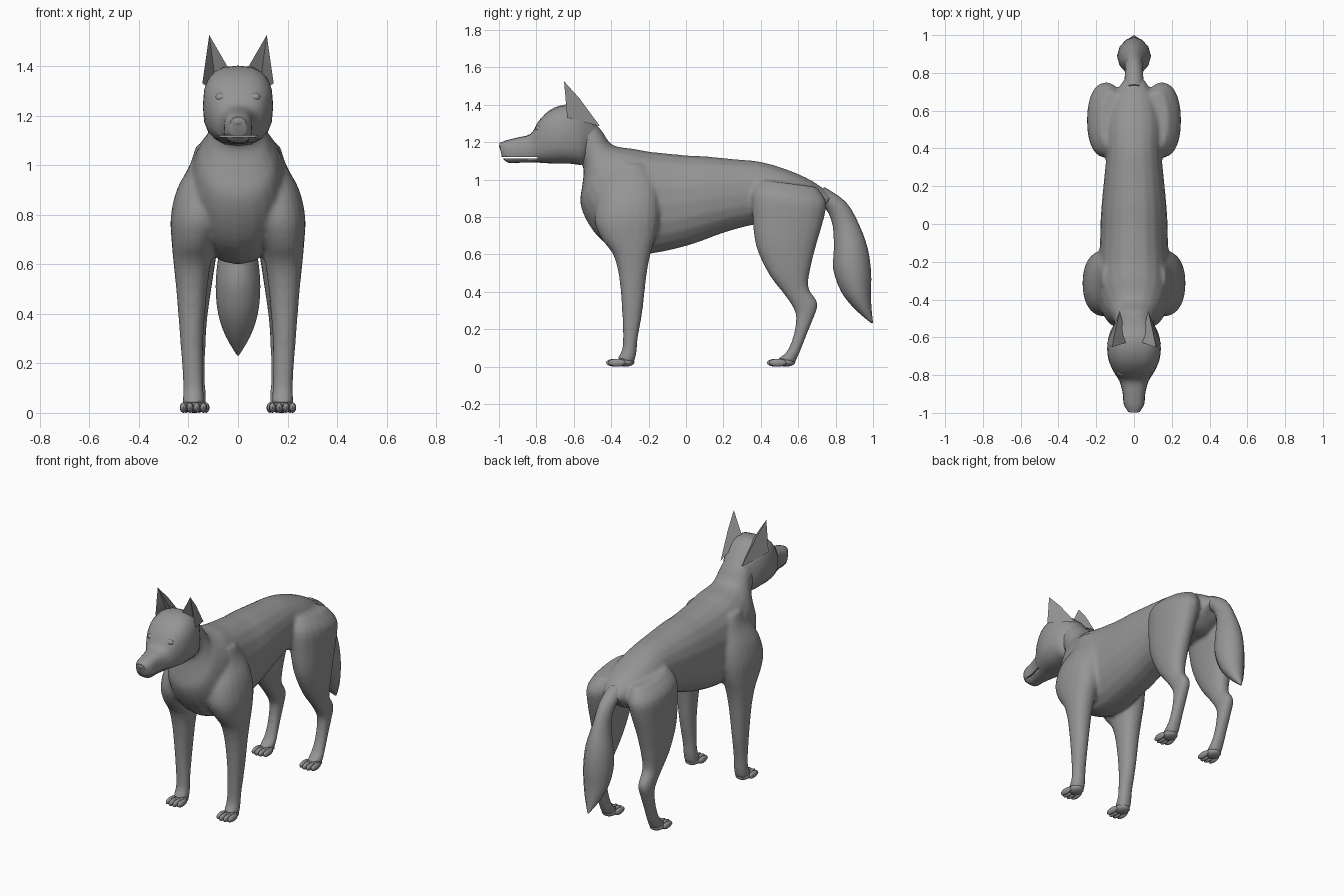
import bpy, bmesh, math
from mathutils import Vector, Matrix

if "Cube" in bpy.data.objects:
    bpy.data.objects.remove(bpy.data.objects["Cube"])

coat = bpy.data.materials.new("grey_coat")
coat.diffuse_color = (0.3, 0.3, 0.3, 1)
coat.use_nodes = True
coat.node_tree.nodes["Principled BSDF"].inputs["Base Color"].default_value = coat.diffuse_color


def finish(name, bm, angle=40):
    """Turn a bmesh into a smooth-shaded object."""
    bmesh.ops.recalc_face_normals(bm, faces=bm.faces)
    me = bpy.data.meshes.new(name)
    bm.to_mesh(me)
    bm.free()
    me.materials.append(coat)
    ob = bpy.data.objects.new(name, me)
    bpy.context.collection.objects.link(ob)
    bpy.ops.object.select_all(action='DESELECT')
    ob.select_set(True)
    bpy.context.view_layer.objects.active = ob
    bpy.ops.object.shade_smooth_by_angle(angle=math.radians(angle))
    return ob


def spline(rows, steps):
    """Catmull-Rom interpolation between section rows."""
    out = []
    for i in range(len(rows) - 1):
        a, b = rows[max(i - 1, 0)], rows[i]
        c, d = rows[i + 1], rows[min(i + 2, len(rows) - 1)]
        for s in range(steps):
            t = s / steps
            out.append([0.5 * (2 * q + (r - p) * t + (2 * p - 5 * q + 4 * r - u) * t * t
                               + (3 * q - p - 3 * r + u) * t ** 3)
                        for p, q, r, u in zip(a, b, c, d)])
    return out + [list(rows[-1])]


def loft(bm, rows, side=1, sides=20, power=0.9, steps=3):
    """Rows: y,z of one edge, y,z of the opposite edge, centre x, half width."""
    rings = []
    for y1, z1, y2, z2, cx, w in spline(rows, steps):
        ring = []
        for k in range(sides):
            a = 2 * math.pi * k / sides
            c, s = math.cos(a), math.sin(a)
            c = math.copysign(abs(c) ** power, c)
            s = math.copysign(abs(s) ** power, s)
            ring.append(bm.verts.new((side * (cx + w * c),
                                      (y1 + y2) / 2 + (y1 - y2) / 2 * s,
                                      (z1 + z2) / 2 + (z1 - z2) / 2 * s)))
        rings.append(ring)
    for r, q in zip(rings, rings[1:]):
        for k in range(sides):
            n = (k + 1) % sides
            bm.faces.new((r[k], r[n], q[n], q[k]))
    bm.faces.new(rings[0])
    bm.faces.new(rings[-1])


def ball(bm, loc, size):
    m = Matrix.Translation(loc) @ Matrix.Diagonal((*size, 1))
    bmesh.ops.create_uvsphere(bm, u_segments=12, v_segments=8, radius=1, matrix=m)


torso = [(-.59, 1.36, -.62, 1.13, 0, .10), (-.47, 1.285, -.55, 1.07, 0, .105),
         (-.41, 1.20, -.555, .97, 0, .13), (-.36, 1.175, -.565, .87, 0, .16),
         (-.28, 1.165, -.52, .76, 0, .185), (-.20, 1.15, -.44, .665, 0, .19),
         (-.10, 1.14, -.32, .605, 0, .185), (0, 1.13, -.18, .605, 0, .18),
         (.10, 1.125, .02, .65, 0, .175), (.25, 1.11, .20, .715, 0, .16),
         (.40, 1.095, .37, .76, 0, .145), (.55, 1.05, .52, .77, 0, .145),
         (.68, .99, .62, .77, 0, .12), (.79, .91, .70, .82, 0, .06)]
front_leg = [(-.36, 1.08, -.22, 1.08, .11, .06), (-.41, 1.0, -.16, 1.0, .115, .08),
             (-.47, .90, -.14, .90, .14, .108), (-.49, .78, -.14, .80, .16, .112),
             (-.45, .68, -.16, .70, .178, .09), (-.39, .60, -.19, .60, .185, .075),
             (-.358, .48, -.212, .48, .187, .061), (-.342, .30, -.232, .30, .187, .047),
             (-.337, .15, -.258, .15, .182, .041), (-.345, .08, -.265, .07, .18, .042),
             (-.37, .045, -.28, .015, .18, .045)]
hind_leg = [(.40, 1.0, .70, .96, .12, .06), (.355, .93, .75, .88, .145, .097),
            (.355, .80, .735, .78, .155, .093), (.375, .64, .70, .66, .165, .08),
            (.445, .49, .665, .52, .17, .063), (.53, .38, .655, .42, .17, .048),
            (.58, .30, .705, .34, .17, .041), (.587, .24, .682, .26, .17, .038),
            (.57, .15, .645, .17, .17, .037), (.535, .075, .61, .08, .17, .04),
            (.49, .045, .58, .015, .17, .043)]

# Torso, neck and four legs fused into one continuous skin
bm = bmesh.new()
loft(bm, torso)
for side in (-1, 1):
    loft(bm, front_leg, side)
    loft(bm, hind_leg, side)
bmesh.ops.recalc_face_normals(bm, faces=bm.faces)
body = finish("body_and_legs", bm)
rm = body.modifiers.new("fuse", 'REMESH')
rm.mode, rm.voxel_size, rm.use_smooth_shade = 'VOXEL', 0.011, True
sm = body.modifiers.new("blend", 'SMOOTH')
sm.factor, sm.iterations = 0.5, 8

# Bushy hanging tail
bm = bmesh.new()
loft(bm, [(.66, .88, .74, .96, 0, .055), (.745, .845, .855, .88, 0, .048),
          (.785, .75, .925, .76, 0, .052), (.79, .62, .972, .63, 0, .08),
          (.787, .52, .99, .50, 0, .09), (.83, .40, .988, .40, 0, .08),
          (.90, .31, .992, .31, 0, .05), (.99, .232, 1.0, .232, 0, .004)],
     sides=12, power=1.1)
finish("tail", bm, 60)

# Head with muzzle
bm = bmesh.new()
loft(bm, [(-.47, 1.28, -.53, 1.12, 0, .08), (-.57, 1.385, -.55, 1.08, 0, .122),
          (-.65, 1.40, -.62, 1.085, 0, .141), (-.73, 1.37, -.70, 1.085, 0, .136),
          (-.79, 1.31, -.78, 1.09, 0, .106), (-.83, 1.245, -.83, 1.09, 0, .078),
          (-.90, 1.225, -.89, 1.09, 0, .06), (-.96, 1.21, -.95, 1.09, 0, .054),
          (-.998, 1.195, -.985, 1.12, 0, .032)], power=0.75)
head = finish("head", bm, 50)

# Mouth line cut into the muzzle
bm = bmesh.new()
m = Matrix.Translation((0, -.89, 1.117)) @ Matrix.Diagonal((.3, .19, .006, 1))
bmesh.ops.create_cube(bm, size=1, matrix=m)
slot = finish("mouth_cutter", bm)
slot.hide_render = True
slot.hide_set(True)
cut = head.modifiers.new("mouth", 'BOOLEAN')
cut.operation, cut.object = 'DIFFERENCE', slot

# Nose pad and eyes
bm = bmesh.new()
ball(bm, (0, -.977, 1.178), (.034, .022, .024))
finish("nose", bm, 60)
bm = bmesh.new()
for side in (-1, 1):
    ball(bm, (side * .066, -.783, 1.273), (.026, .022, .02))
finish("eyes", bm, 60)

# Pointed ears with a hollow front
bm = bmesh.new()
for side in (-1, 1):
    tip, outer, inner, back, ridge, hollow = [
        bm.verts.new((side * x, y, z)) for x, y, z in
        ((.116, -.652, 1.525), (.144, -.635, 1.33), (.035, -.625, 1.385),
         (.075, -.46, 1.285), (.10, -.57, 1.435), (.095, -.595, 1.37))]
    for f in ((tip, outer, hollow), (tip, hollow, inner), (tip, ridge, outer),
              (tip, inner, ridge), (ridge, back, outer), (ridge, inner, back),
              (hollow, outer, back), (hollow, back, inner)):
        bm.faces.new(f)
finish("ears", bm, 35)

# Paws: four toes and a pad each
for name, cx, y in (("front_paws", .18, -.385), ("hind_paws", .17, .475)):
    bm = bmesh.new()
    for side in (-1, 1):
        ball(bm, (side * cx, y + .06, .024), (.045, .05, .024))
        for k in range(4):
            off = (k - 1.5) * .027
            ball(bm, (side * (cx + off), y + abs(off) * .4, .021), (.0145, .048, .021))
    finish(name, bm, 60)
